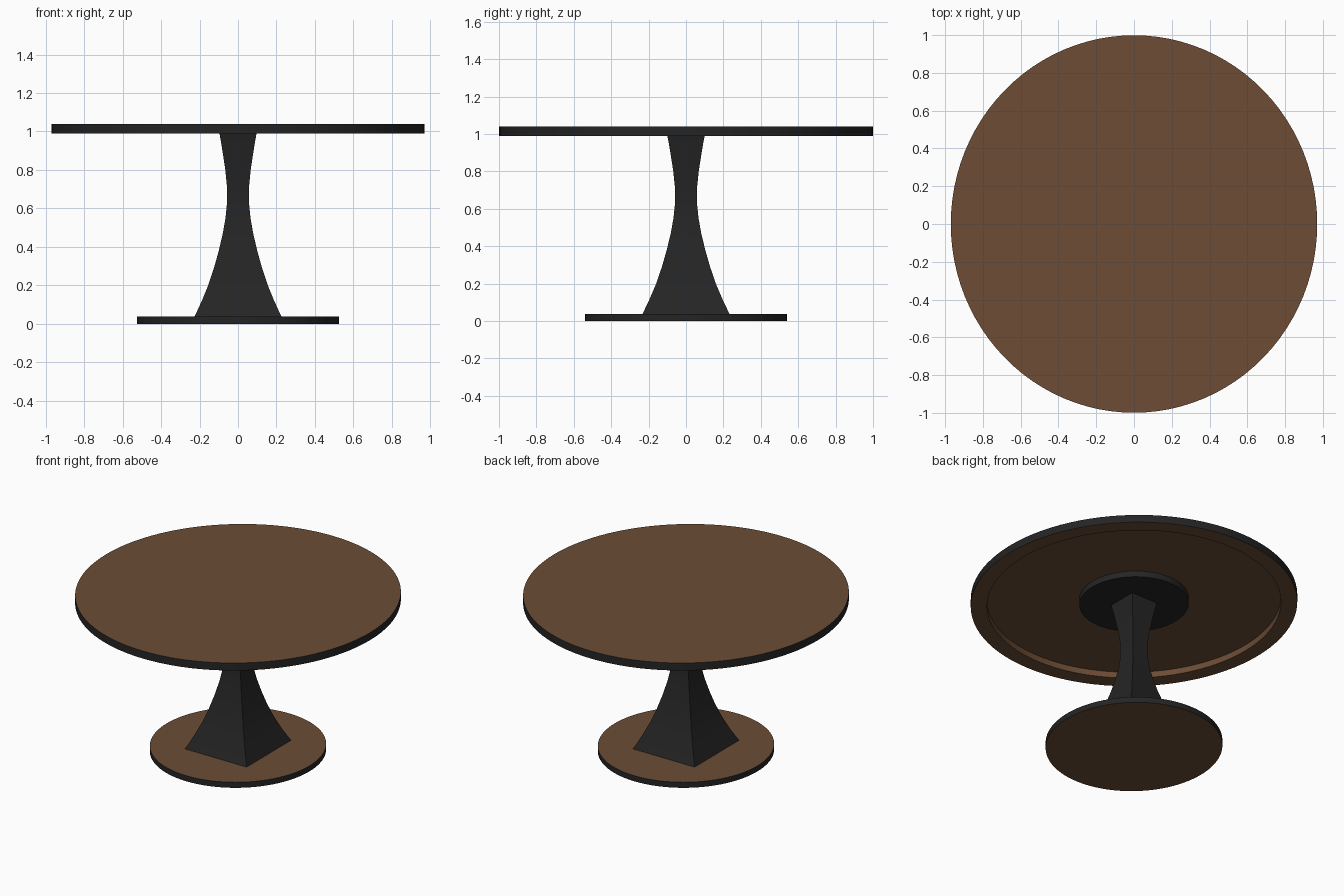
import bpy, bmesh
from math import cos, sin, tau

cube = bpy.data.objects.get("Cube")
if cube:
    bpy.data.objects.remove(cube)


def material(name, rgb):
    m = bpy.data.materials.new(name)
    m.use_nodes = True
    m.diffuse_color = (*rgb, 1)
    m.node_tree.nodes["Principled BSDF"].inputs["Base Color"].default_value = (*rgb, 1)
    return m


WOOD = material("brown wood", (0.15, 0.073, 0.036))
BLACK = material("matte black", (0.018, 0.018, 0.018))
STRETCH = 1.03  # slightly longer front to back
SIDES = 96


def ring_points(r, z, sides):
    return [(r * cos(tau * i / sides), r * STRETCH * sin(tau * i / sides), z) for i in range(sides)]


def square_points(h, z):
    return [(h * sx, h * STRETCH * sy, z) for sx, sy in ((1, 1), (-1, 1), (-1, -1), (1, -1))]


def loft(name, sections, colors, pick=lambda f: 0):
    """Skin closed sections from first to last and cap both ends."""
    bm = bmesh.new()
    rings = [[bm.verts.new(p) for p in s] for s in sections]
    n = len(rings[0])
    for a, b in zip(rings, rings[1:]):
        for i in range(n):
            j = (i + 1) % n
            bm.faces.new((a[i], a[j], b[j], b[i]))
    bm.faces.new(rings[0][::-1])
    bm.faces.new(rings[-1])
    bmesh.ops.recalc_face_normals(bm, faces=bm.faces[:])
    for f in bm.faces:
        f.material_index = pick(f)
    mesh = bpy.data.meshes.new(name)
    bm.to_mesh(mesh)
    bm.free()
    for c in colors:
        mesh.materials.append(c)
    ob = bpy.data.objects.new(name, mesh)
    bpy.context.collection.objects.link(ob)
    bpy.ops.object.select_all(action="DESELECT")
    ob.select_set(True)
    bpy.context.view_layer.objects.active = ob
    bpy.ops.object.shade_smooth_by_angle(angle=0.5)
    return ob


def disc(name, profile, colors, pick=lambda f: 0):
    return loft(name, [ring_points(r, z, SIDES) for r, z in profile], colors, pick)


def outer_edge(limit):
    """Black on upright faces beyond the given radius, wood elsewhere."""
    def pick(f):
        upright = abs(f.normal.z) < 0.5
        return int(upright and f.calc_center_median().xy.length > limit)
    return pick


# Table top with a recessed underside
disc("table_top", [(0.873, 1.03), (0.873, 0.99), (0.97, 0.99), (0.97, 1.04)],
     [WOOD, BLACK], outer_edge(0.93))

# Round mounting plate under the top
disc("mounting_plate", [(0.325, 0.99), (0.325, 1.032)], [BLACK])

# Flared square pedestal
flare = [(0.226, 0.037), (0.188, 0.12), (0.155, 0.2), (0.125, 0.29), (0.1, 0.38),
         (0.079, 0.47), (0.065, 0.55), (0.058, 0.62), (0.058, 0.72), (0.066, 0.8),
         (0.078, 0.88), (0.089, 0.95), (0.097, 0.992)]
loft("pedestal", [square_points(h, z) for h, z in flare], [BLACK])

# Round foot
disc("foot", [(0.525, 0.0), (0.525, 0.037)], [WOOD, BLACK], outer_edge(0.4))
